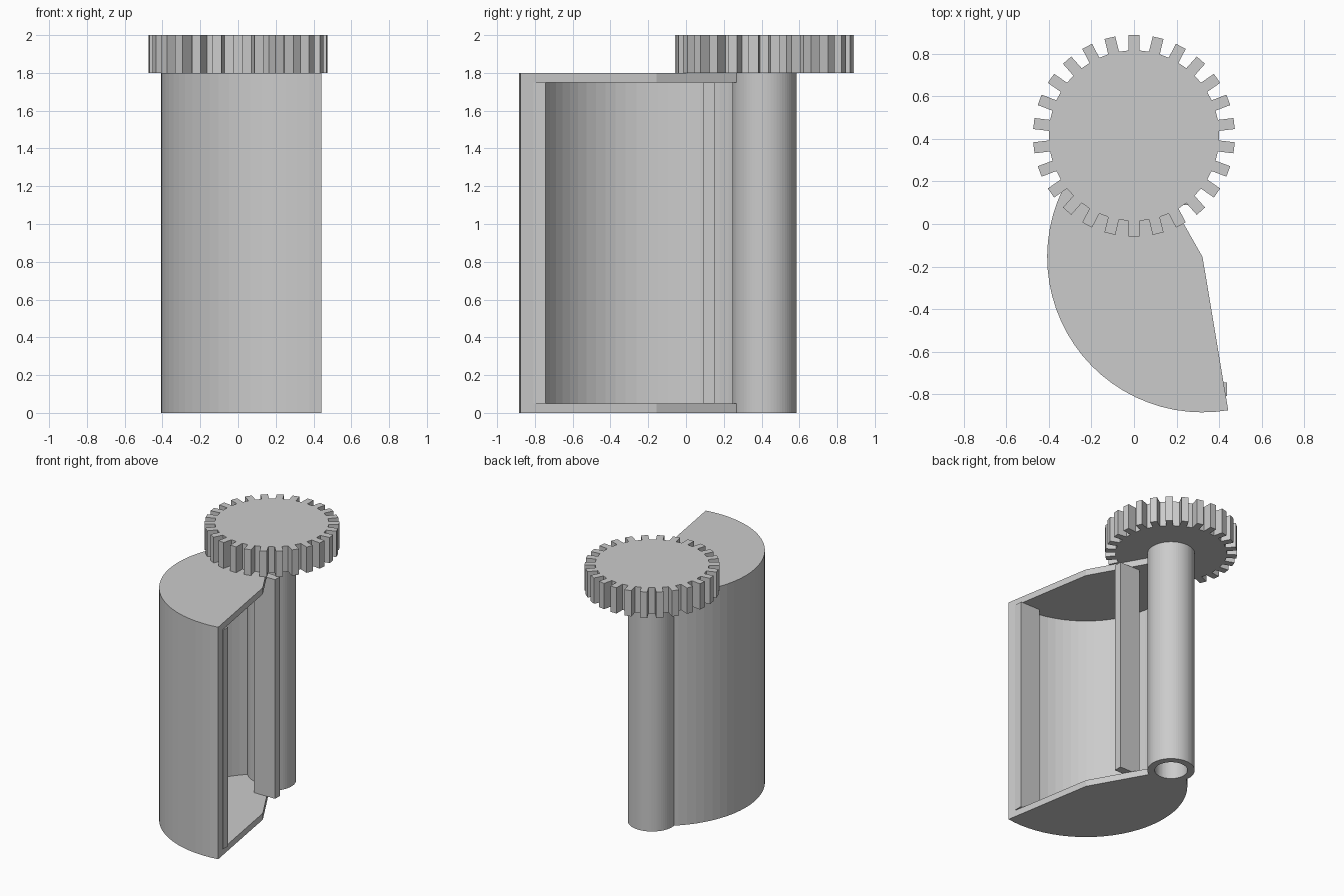
import bpy
import bmesh
from math import cos, sin, radians, pi
from mathutils import Vector

cube = bpy.data.objects.get("Cube")
if cube:
    bpy.data.objects.remove(cube, do_unlink=True)

grey = bpy.data.materials.new("plain_grey")
grey.use_nodes = True
GREY = (0.6, 0.6, 0.6, 1)
grey.diffuse_color = GREY
grey.node_tree.nodes["Principled BSDF"].inputs["Base Color"].default_value = GREY

PIVOT = Vector((0.0, 0.415))      # axis of the tube and gear
HUB = Vector((0.322, -0.155))     # centre of the shell arc
START, SPAN, STEP = 119.5, 160, 5


def polar(centre, radius, degrees):
    a = radians(degrees)
    return centre + radius * Vector((cos(a), sin(a)))


def prism(name, outline, z0, z1):
    """Extrude a counter-clockwise outline between two heights."""
    bm = bmesh.new()
    base = bm.faces.new([bm.verts.new((p[0], p[1], z0)) for p in outline])
    top = bmesh.ops.extrude_face_region(bm, geom=[base])["geom"]
    verts = [v for v in top if isinstance(v, bmesh.types.BMVert)]
    bmesh.ops.translate(bm, vec=(0, 0, z1 - z0), verts=verts)
    bmesh.ops.recalc_face_normals(bm, faces=bm.faces)
    mesh = bpy.data.meshes.new(name)
    bm.to_mesh(mesh)
    bm.free()
    mesh.materials.append(grey)
    obj = bpy.data.objects.new(name, mesh)
    bpy.context.collection.objects.link(obj)
    return obj


def circle(radius, count=64):
    return [polar(PIVOT, radius, 360 * i / count) for i in range(count)]


def box(name, x0, x1, y0, y1, z0, z1):
    return prism(name, [(x0, y0), (x1, y0), (x1, y1), (x0, y1)], z0, z1)


def cut(target, cutter):
    """Subtract the cutter, then discard it."""
    cutter.hide_render = True
    mod = target.modifiers.new("cut", "BOOLEAN")
    mod.operation, mod.solver, mod.object = "DIFFERENCE", "EXACT", cutter
    bpy.context.view_layer.objects.active = target
    bpy.ops.object.modifier_apply(modifier=mod.name)
    bpy.data.objects.remove(cutter, do_unlink=True)


# Wedge-shaped shell with end caps, hollow and open along its flat sides
arc = [polar(HUB, 0.73, START + a) for a in range(0, SPAN + 1, STEP)]
shell = prism("shell", [HUB] + arc, 0, 1.8)
inner = [polar(HUB, 0.655, START + a) for a in range(-STEP, SPAN + STEP + 1, STEP)]
apex = polar(HUB, 0.3, START + SPAN / 2 + 180)
cut(shell, prism("cavity_cutter", [apex] + inner, 0.05, 1.75))
cut(shell, prism("tube_cutter", circle(0.16), -0.1, 1.9))

# Hinge tube, open at the bottom
tube = prism("hinge_tube", circle(0.17), 0, 1.8)
cut(tube, prism("bore_cutter", circle(0.118), -0.1, 1.75))

# Stop bars along the two ends of the opening
box("hinge_side_bar", 0.075, 0.255, 0.09, 0.152, 0.05, 1.75)
box("free_side_bar", 0.26, 0.437, -0.808, -0.745, 0.05, 1.75)

# Gear with straight-sided teeth
TEETH, HALF = 26, 0.026
outline = []
for i in range(TEETH):
    a = pi / 2 + 2 * pi * i / TEETH
    out, side = Vector((cos(a), sin(a))), Vector((-sin(a), cos(a)))
    for r, s in ((0.4, -HALF), (0.474, -HALF), (0.474, HALF), (0.4, HALF)):
        outline.append(PIVOT + out * r + side * s)
prism("gear", outline, 1.8, 2.0)
